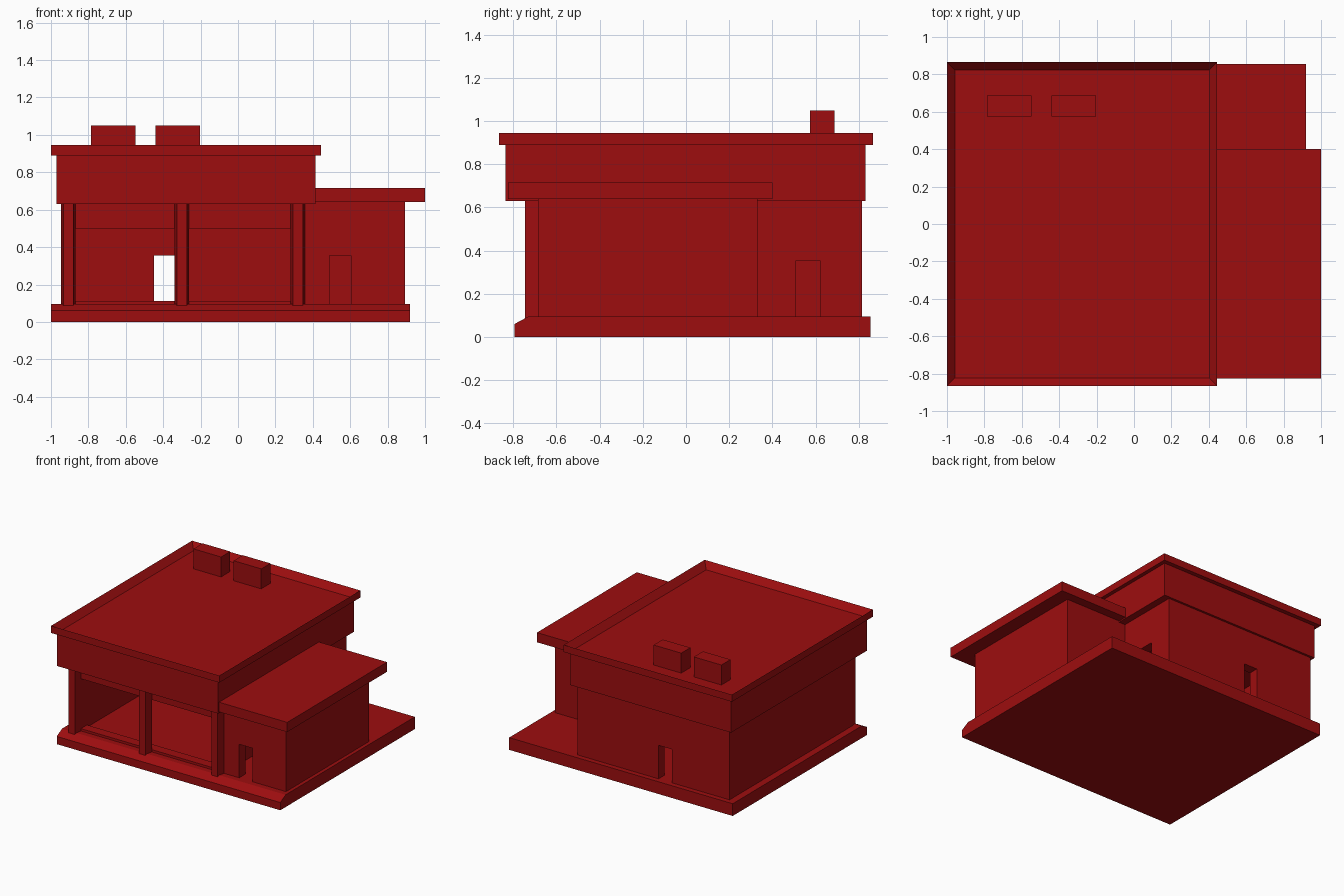
import bpy
import bmesh
from mathutils import Vector

cube = bpy.data.objects.get("Cube")
if cube:
    bpy.data.objects.remove(cube)

RED = (0.34, 0.0042, 0.0048, 1)
red = bpy.data.materials.new("deep_red")
red.use_nodes = True
red.diffuse_color = RED
red.node_tree.nodes["Principled BSDF"].inputs["Base Color"].default_value = RED


def finish(name, bm):
    bmesh.ops.recalc_face_normals(bm, faces=bm.faces)
    mesh = bpy.data.meshes.new(name)
    bm.to_mesh(mesh)
    bm.free()
    mesh.materials.append(red)
    obj = bpy.data.objects.new(name, mesh)
    bpy.context.collection.objects.link(obj)
    return obj


def prism(name, outline, axis, start, end):
    """Extrude a flat outline along one axis from start to end."""
    place = {"x": lambda u, v: (start, u, v),
             "y": lambda u, v: (u, start, v),
             "z": lambda u, v: (u, v, start)}[axis]
    shift = Vector([end - start if a == axis else 0 for a in "xyz"])
    bm = bmesh.new()
    face = bm.faces.new([bm.verts.new(place(u, v)) for u, v in outline])
    grown = bmesh.ops.extrude_face_region(bm, geom=[face], use_keep_orig=True)["geom"]
    verts = [g for g in grown if isinstance(g, bmesh.types.BMVert)]
    bmesh.ops.translate(bm, verts=verts, vec=shift)
    return finish(name, bm)


def box(name, x, y, z):
    outline = [(x[0], y[0]), (x[1], y[0]), (x[1], y[1]), (x[0], y[1])]
    return prism(name, outline, "z", *z)


def wall(name, axis, span, depth, top, door=None):
    """Upright wall, with an optional doorway notched out of its foot."""
    a, b = span
    outline = [(a, FLOOR), (a, top), (b, top), (b, FLOOR)]
    if door:
        outline += [(door[1], FLOOR), (door[1], DOOR_TOP),
                    (door[0], DOOR_TOP), (door[0], FLOOR)]
    return prism(name, outline, axis, *depth)


FLOOR, DOOR_TOP, T = 0.095, 0.355, 0.075
CEILING, ANNEX_TOP = 0.63, 0.64
LEFT, RIGHT, FRONT, BACK = -0.945, 0.36, -0.685, 0.815

# Ground slab with a sloped front edge
prism("ground_slab", [(-0.795, 0), (0.855, 0), (0.855, FLOOR),
                      (-0.73, FLOOR), (-0.795, 0.06)], "x", -1, 0.92)

# Main hall walls, with a wide opening at the front
wall("hall_back_wall", "y", (LEFT, RIGHT), (BACK - T, BACK), CEILING, (-0.45, -0.335))
wall("hall_right_wall", "x", (FRONT, BACK - T), (LEFT, LEFT + T), CEILING)
wall("hall_left_wall", "x", (FRONT, BACK - T), (RIGHT - T, RIGHT), CEILING, (0.51, 0.62))
inside = (LEFT + T, RIGHT - T)
box("front_sill", inside, (FRONT, FRONT + T), (FLOOR, 0.113))
box("front_header", inside, (FRONT, FRONT + T), (0.5, CEILING))

# Tapered posts across the front
for side, x in (("right", -0.907), ("middle", -0.3), ("left", 0.32)):
    prism(side + "_post", [(x - 0.027, -0.745), (x + 0.027, -0.745),
                           (x + 0.039, FRONT), (x - 0.039, FRONT)], "z", 0.06, CEILING)

# Overhanging upper band
box("upper_band", (-0.97, 0.415), (-0.835, 0.832), (CEILING, 0.89))

# Roof cap with a raised rim
roof = box("roof_cap", (-1, 0.445), (-0.865, 0.865), (0.89, 0.945))
bm = bmesh.new()
bm.from_mesh(roof.data)
bm.faces.ensure_lookup_table()
top = max(bm.faces, key=lambda f: f.calc_center_median().z)
bmesh.ops.inset_region(bm, faces=[top], thickness=0.06)
bmesh.ops.translate(bm, verts=top.verts[:], vec=(0, 0, -0.05))
bm.to_mesh(roof.data)
bm.free()

# Rooftop boxes
for side, x in (("right", -0.785), ("left", -0.44)):
    box(side + "_roof_box", (x, x + 0.237), (0.575, 0.687), (0.89, 1.05))

# Side annex
wall("annex_front_wall", "y", (RIGHT, 0.892), (FRONT, FRONT + T), ANNEX_TOP, (0.49, 0.605))
wall("annex_back_wall", "y", (RIGHT, 0.892), (0.33 - T, 0.33), ANNEX_TOP)
wall("annex_side_wall", "x", (FRONT + T, 0.33 - T), (0.892 - T, 0.892), ANNEX_TOP)
box("annex_roof", (0.4, 1), (-0.825, 0.4), (ANNEX_TOP, 0.715))
